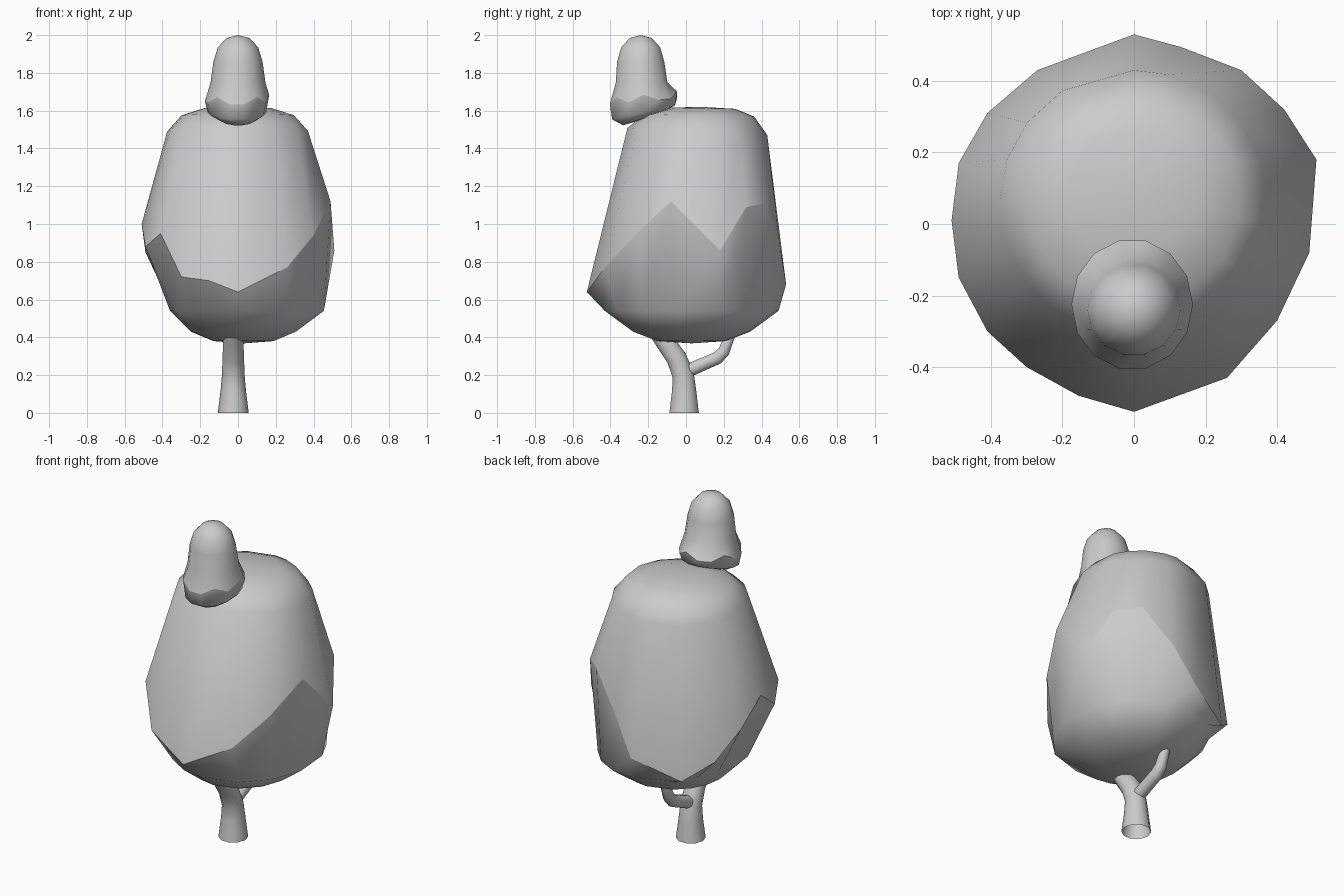
import bpy, bmesh
from math import sin, cos, atan2, tau


def loft(name, rings, bottom, top, crease):
    """Skin rings (listed bottom to top), closing both ends with fans."""
    bm = bmesh.new()
    vs = [[bm.verts.new(p) for p in r] for r in rings]
    n = len(rings[0])
    lo, hi = bm.verts.new(bottom), bm.verts.new(top)
    for i in range(n):
        j = (i + 1) % n
        bm.faces.new((lo, vs[0][j], vs[0][i]))
        bm.faces.new((hi, vs[-1][i], vs[-1][j]))
        for a, b in zip(vs, vs[1:]):
            bm.faces.new((a[i], a[j], b[j], b[i]))
    bmesh.ops.recalc_face_normals(bm, faces=bm.faces[:])
    for f in bm.faces:
        f.smooth = True
    for i in range(n):
        bm.edges.get((vs[crease][i], vs[crease][(i + 1) % n])).smooth = False
    me = bpy.data.meshes.new(name)
    bm.to_mesh(me)
    bm.free()
    ob = bpy.data.objects.new(name, me)
    bpy.context.collection.objects.link(ob)
    return ob


def ring(angles, cx, cy, rx, ry, z, tilt=0.0):
    return [(cx + rx * cos(a), cy + ry * sin(a), z + tilt * ry * sin(a)) for a in angles]


def tube(name, pts):
    """Tapered round limb; each point is x, y, z, radius."""
    cu = bpy.data.curves.new(name, 'CURVE')
    cu.dimensions = '3D'
    cu.bevel_depth = 1.0
    cu.bevel_resolution = 3
    sp = cu.splines.new('POLY')
    sp.points.add(len(pts) - 1)
    for p, (x, y, z, r) in zip(sp.points, pts):
        p.co = (x, y, z, 1)
        p.radius = r
    sp.use_smooth = True
    bpy.context.collection.objects.link(bpy.data.objects.new(name, cu))


# Large crown: irregular jagged crease between the upper hood and the underside
crease = [(0.49, -0.08, 1.12), (0.51, 0.18, 0.86), (0.42, 0.32, 1.09), (0.30, 0.43, 1.11),
          (0.13, 0.495, 0.90), (0, 0.53, 0.68), (-0.27, 0.43, 0.57), (-0.41, 0.31, 0.68),
          (-0.49, 0.17, 0.85), (-0.51, 0.01, 1.0), (-0.49, -0.15, 0.88), (-0.41, -0.30, 0.95),
          (-0.30, -0.40, 0.72), (-0.155, -0.48, 0.70), (0, -0.525, 0.64), (0.26, -0.43, 0.77),
          (0.40, -0.27, 0.94)]
ang = [atan2(p[1], p[0]) for p in crease]
loft("large_crown", [
    ring(ang, 0.03, 0.03, 0.16, 0.18, 0.38),
    ring(ang, 0.03, 0.03, 0.28, 0.31, 0.43),
    ring(ang, 0.05, 0.03, 0.41, 0.46, 0.54),
    crease,
    ring(ang, 0, 0.06, 0.375, 0.37, 1.49, -0.05),
    ring(ang, 0, 0.07, 0.30, 0.29, 1.575, -0.02),
    ring(ang, 0, 0.09, 0.18, 0.17, 1.613, -0.02)],
    (0.03, 0.03, 0.368), (0, 0.08, 1.62), 3)

# Small crown perched on the front edge of the large one
n = 14
ang = [tau * i / n for i in range(n)]
zig = [(x, y, z + (0.02 if i % 3 == 0 else -0.015))
       for i, (x, y, z) in enumerate(ring(ang, -0.005, -0.225, 0.17, 0.183, 1.665, 0.09))]
loft("small_crown", [
    ring(ang, 0, -0.225, 0.10, 0.11, 1.56, 0.35),
    ring(ang, -0.005, -0.225, 0.155, 0.17, 1.59, 0.22),
    zig,
    ring(ang, 0, -0.235, 0.145, 0.14, 1.75),
    ring(ang, 0, -0.24, 0.13, 0.128, 1.86),
    ring(ang, 0, -0.24, 0.107, 0.106, 1.935),
    ring(ang, 0, -0.24, 0.06, 0.06, 1.985)],
    (0, -0.225, 1.555), (0, -0.24, 2.0), 2)

# Trunk bending forward and a side branch to the back
tube("trunk", [(-0.025, -0.01, 0, 0.082), (-0.025, -0.01, 0.12, 0.067), (-0.025, -0.015, 0.2, 0.06),
               (-0.025, -0.05, 0.29, 0.057), (-0.025, -0.12, 0.39, 0.053), (-0.025, -0.17, 0.46, 0.048)])
tube("branch", [(-0.025, -0.01, 0.215, 0.038), (-0.025, 0.1, 0.262, 0.036), (-0.025, 0.165, 0.29, 0.036),
                (-0.025, 0.2, 0.325, 0.033), (-0.025, 0.23, 0.40, 0.028), (-0.025, 0.25, 0.45, 0.024)])
